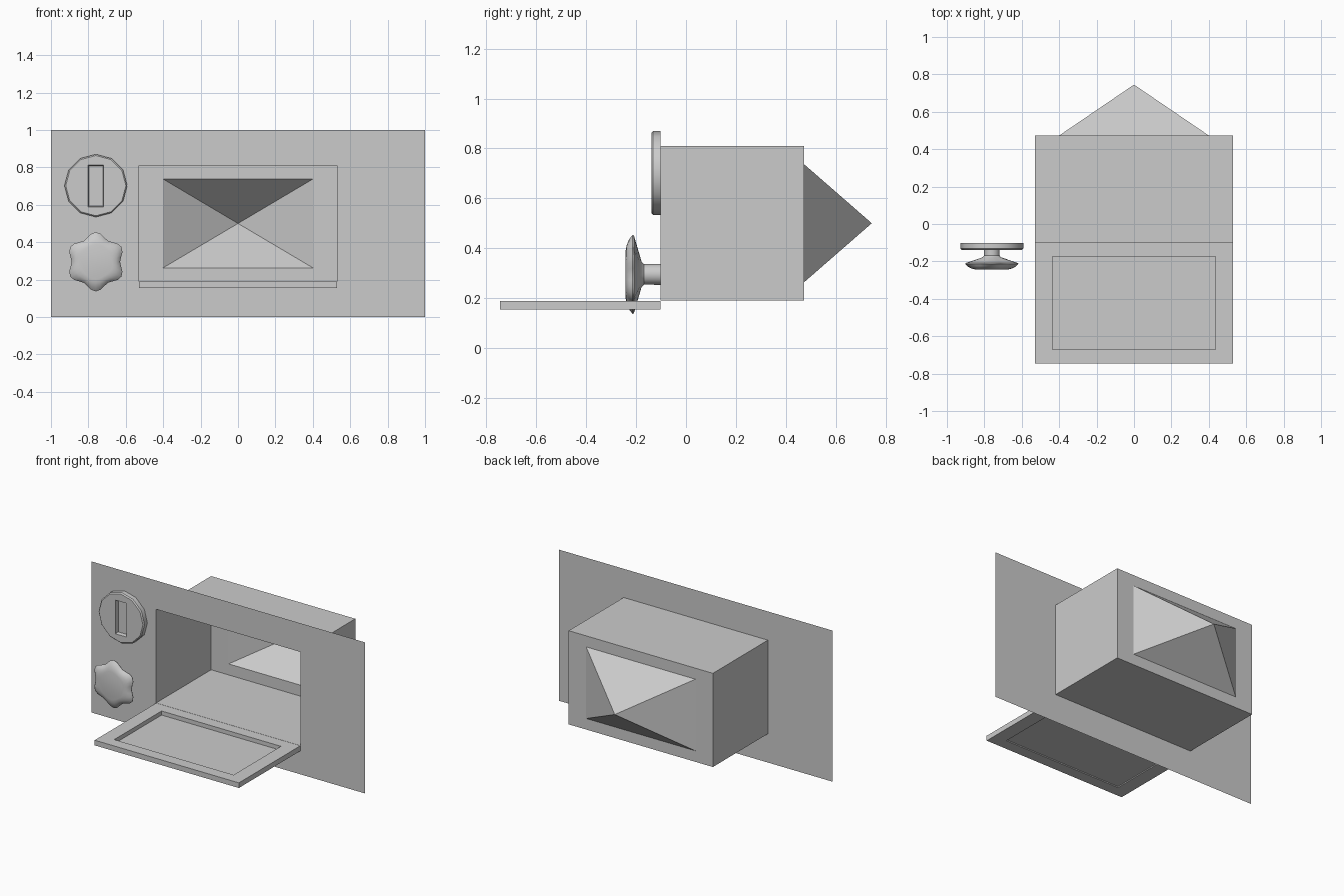
import bpy, bmesh
from math import sin, cos, pi

if "Cube" in bpy.data.objects:
    bpy.data.objects.remove(bpy.data.objects["Cube"])

FRONT = -0.102      # plane of the fascia
KNOB_X = -0.76


def rect_y(hx, z0, z1, y, cx=0):
    """Upright rectangle at depth y."""
    return [(cx - hx, y, z0), (cx + hx, y, z0), (cx + hx, y, z1), (cx - hx, y, z1)]


def rect_z(hx, y0, y1, z):
    """Level rectangle at height z."""
    return [(-hx, y0, z), (hx, y0, z), (hx, y1, z), (-hx, y1, z)]


def ring(r, y, cz, n, wave=0.0):
    """Circle facing y, optionally pulled into six points."""
    pts = []
    for i in range(n):
        a = 2 * pi * i / n
        rr = r * (1 + wave * cos(6 * a))
        pts.append((KNOB_X + rr * sin(a), y, cz + rr * cos(a)))
    return pts


def loft(bm, loops, cap_start=False, cap_end=False):
    """Bridge successive loops with equal point counts."""
    vs = [[bm.verts.new(p) for p in loop] for loop in loops]
    for a, b in zip(vs, vs[1:]):
        n = len(a)
        for i in range(n):
            j = (i + 1) % n
            bm.faces.new((a[i], a[j], b[j], b[i]))
    if cap_start:
        bm.faces.new(vs[0])
    if cap_end:
        bm.faces.new(vs[-1])
    return vs


def loop_edges(bm, verts):
    return [bm.edges.get((verts[i], verts[(i + 1) % len(verts)])) for i in range(len(verts))]


def finish(name, bm, smooth=None):
    bmesh.ops.remove_doubles(bm, verts=bm.verts, dist=1e-5)
    bmesh.ops.recalc_face_normals(bm, faces=bm.faces)
    me = bpy.data.meshes.new(name)
    bm.to_mesh(me)
    bm.free()
    ob = bpy.data.objects.new(name, me)
    bpy.context.collection.objects.link(ob)
    if smooth:
        bpy.ops.object.select_all(action='DESELECT')
        ob.select_set(True)
        bpy.context.view_layer.objects.active = ob
        bpy.ops.object.shade_smooth_by_angle(angle=smooth)
    return ob


# Thin fascia, open box behind it, and the hollow pyramid at the back
opening = rect_y(0.528, 0.19, 0.81, FRONT)
back = rect_y(0.528, 0.19, 0.81, 0.473)
mouth = rect_y(0.4, 0.263, 0.737, 0.473)

bm = bmesh.new()
loft(bm, [rect_y(1, 0, 1, FRONT), opening])
finish("front_panel", bm)

bm = bmesh.new()
loft(bm, [opening, back, mouth])
finish("oven_cavity", bm)

bm = bmesh.new()
base = [bm.verts.new(p) for p in mouth]
apex = bm.verts.new((0, 0.745, 0.5))
for i in range(4):
    bm.faces.new((base[i], base[(i + 1) % 4], apex))
finish("rear_pyramid", bm)

# Dropped-open door: frame with a thin window pane
outer, inner = (0.528, -0.745, FRONT), (0.437, -0.67, -0.175)
bm = bmesh.new()
loft(bm, [rect_z(*inner, 0.162), rect_z(*inner, 0.189), rect_z(*outer, 0.189),
          rect_z(*outer, 0.155), rect_z(*inner, 0.155), rect_z(*inner, 0.162)],
     cap_start=True)
finish("door", bm)

# Twelve-sided dial with a recessed slot
bm = bmesh.new()
disc = loft(bm, [ring(0.168, FRONT, 0.702, 12), ring(0.168, -0.132, 0.702, 12),
                 ring(0.161, -0.139, 0.702, 12)])
slot = loft(bm, [rect_y(0.041, 0.589, 0.812, -0.139, KNOB_X),
                 rect_y(0.037, 0.593, 0.808, -0.114, KNOB_X)], cap_end=True)
bmesh.ops.triangle_fill(bm, use_beauty=True,
                        edges=loop_edges(bm, disc[-1]) + loop_edges(bm, slot[0]))
finish("upper_dial", bm, smooth=0.6)

# Six-pointed knob on a stem: (radius, depth, point strength)
profile = [(0.042, FRONT, 0), (0.041, -0.168, 0), (0.05, -0.178, 0.01),
           (0.142, -0.209, 0.1), (0.144, -0.214, 0.1), (0.132, -0.228, 0.07),
           (0.112, -0.238, 0.04), (0.09, -0.243, 0.02)]
bm = bmesh.new()
loft(bm, [ring(r, y, 0.295, 36, w) for r, y, w in profile], cap_end=True)
finish("lower_knob", bm, smooth=0.7)
